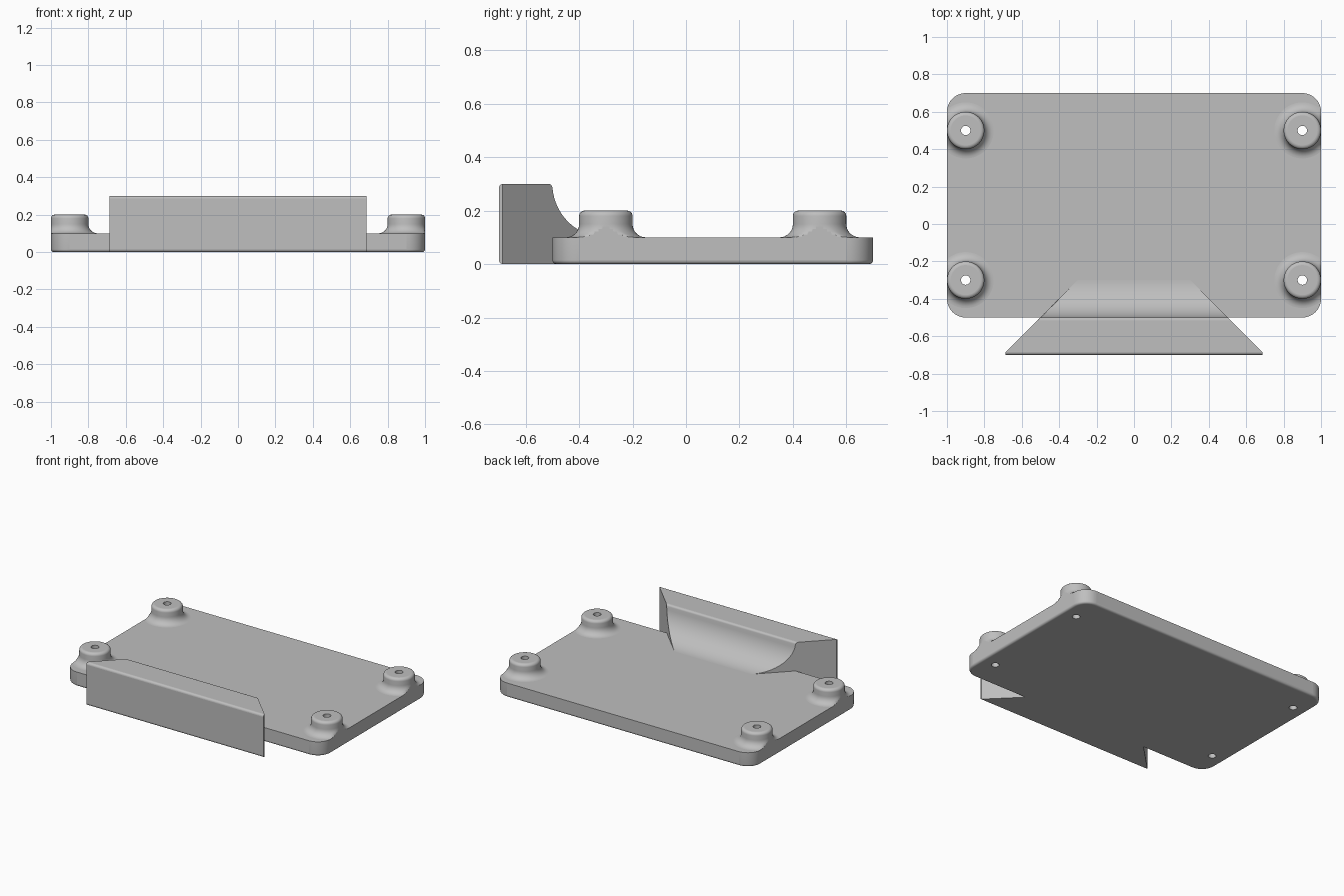
import bpy, bmesh
from math import sin, cos, pi
from mathutils import Vector

cube = bpy.data.objects.get("Cube")
if cube:
    bpy.data.objects.remove(cube)

grey = bpy.data.materials.new("plain_grey")
grey.use_nodes = True
grey.diffuse_color = (0.52, 0.52, 0.52, 1)
grey.node_tree.nodes["Principled BSDF"].inputs["Base Color"].default_value = grey.diffuse_color

HOLE = 0.025
SEGMENTS = 48
BOSSES = [(x, y) for x in (-0.9, 0.9) for y in (-0.3, 0.5)]


def arc(cx, cy, r, start, end, steps=8):
    """Points on an arc, angles in half turns."""
    angles = [pi * (start + (end - start) * i / steps) for i in range(steps + 1)]
    return [(cx + r * cos(a), cy + r * sin(a)) for a in angles]


def ring(bm, points):
    return [bm.verts.new(p) for p in points]


def join(bm, a, b):
    """Bridge two rings of equal length with quads."""
    for i in range(len(a)):
        j = (i + 1) % len(a)
        bm.faces.new((a[i], a[j], b[j], b[i]))


def loop_edges(bm, verts):
    edges = []
    for i, v in enumerate(verts):
        pair = (v, verts[i - 1])
        edges.append(bm.edges.get(pair) or bm.edges.new(pair))
    return edges


def finish(bm, name):
    bmesh.ops.recalc_face_normals(bm, faces=bm.faces[:])
    mesh = bpy.data.meshes.new(name)
    bm.to_mesh(mesh)
    bm.free()
    mesh.materials.append(grey)
    obj = bpy.data.objects.new(name, mesh)
    bpy.context.collection.objects.link(obj)
    bpy.ops.object.select_all(action='DESELECT')
    obj.select_set(True)
    bpy.context.view_layer.objects.active = obj
    bpy.ops.object.shade_smooth_by_angle()
    # Keep the level and upright faces flat
    for face in mesh.polygons:
        if max(abs(c) for c in face.normal) > 0.9999:
            face.use_smooth = False
    return obj


def circle(cx, cy, r, z):
    return [(cx + r * cos(2 * pi * i / SEGMENTS), cy + r * sin(2 * pi * i / SEGMENTS), z)
            for i in range(SEGMENTS)]


def plate_outline(inset, z):
    corners = [(0.9, 0.6, 0), (-0.9, 0.6, 0.5), (-0.9, -0.4, 1), (0.9, -0.4, 1.5)]
    return [(x, y, z) for cx, cy, a in corners
            for x, y in arc(cx, cy, 0.1 - inset, a, a + 0.5, 10)]


# Base plate: rounded corners, rounded lower edge, four through holes
bm = bmesh.new()
edge = 0.015
levels = [(edge - x, z) for x, z in arc(0, edge, edge, -0.5, 0, 5)] + [(0, 0.1)]
rings = [ring(bm, plate_outline(inset, z)) for inset, z in levels]
for low, high in zip(rings, rings[1:]):
    join(bm, low, high)
bottom, top = loop_edges(bm, rings[0]), loop_edges(bm, rings[-1])
for x, y in BOSSES:
    low = ring(bm, circle(x, y, HOLE, 0))
    high = ring(bm, circle(x, y, HOLE, 0.1))
    join(bm, low, high)
    bottom += loop_edges(bm, low)
    top += loop_edges(bm, high)
bmesh.ops.triangle_fill(bm, edges=bottom, use_beauty=True, normal=Vector((0, 0, -1)))
bmesh.ops.triangle_fill(bm, edges=top, use_beauty=True, normal=Vector((0, 0, 1)))
finish(bm, "base_plate")

# Mounting bosses: turned profile with a flared foot, trimmed flush with the plate sides
boss_profile = [(HOLE, 0.1), (HOLE, 0.2)]
boss_profile += arc(0.08, 0.18, 0.02, 0.5, 0, 6)
boss_profile += arc(0.15, 0.15, 0.05, 1, 1.5, 8)
for number, (x, y) in enumerate(BOSSES, 1):
    bm = bmesh.new()
    rings = [ring(bm, circle(x, y, r, z)) for r, z in boss_profile]
    for i, current in enumerate(rings):
        join(bm, rings[i - 1], current)
    for v in bm.verts:
        v.co.x = max(-1, min(1, v.co.x))
    finish(bm, f"mounting_boss_{number}")

# Front wall: side profile (y, z) with a cove at the back, mitred at both ends
r = 0.015
profile = arc(-0.7 + r, r, r, 1.5, 1, 5)
profile += arc(-0.7 + r, 0.3 - r, r, 1, 0.5, 5)
profile += arc(-0.5 - r, 0.3 - r, r, 0.5, 0, 5)
profile += arc(-0.3, 0.3, 0.2, 1.03, 1.5, 18)
profile += [(-0.32, 0.05), (-0.485, 0.05), (-0.485, 0)]
bm = bmesh.new()
right = ring(bm, [(y, y, z) for y, z in profile])
left = ring(bm, [(-y, y, z) for y, z in profile])
join(bm, right, left)
bm.faces.new(right)
bm.faces.new(left)
# Blunt the two pointed ends
for side in (-1, 1):
    cut = bmesh.ops.bisect_plane(
        bm, geom=bm.verts[:] + bm.edges[:] + bm.faces[:], dist=1e-5,
        plane_co=(side * 0.687, 0, 0), plane_no=(side, 0, 0), clear_outer=True)
    rim = [e for e in cut["geom_cut"] if isinstance(e, bmesh.types.BMEdge)]
    bmesh.ops.holes_fill(bm, edges=rim, sides=0)
finish(bm, "front_wall")
